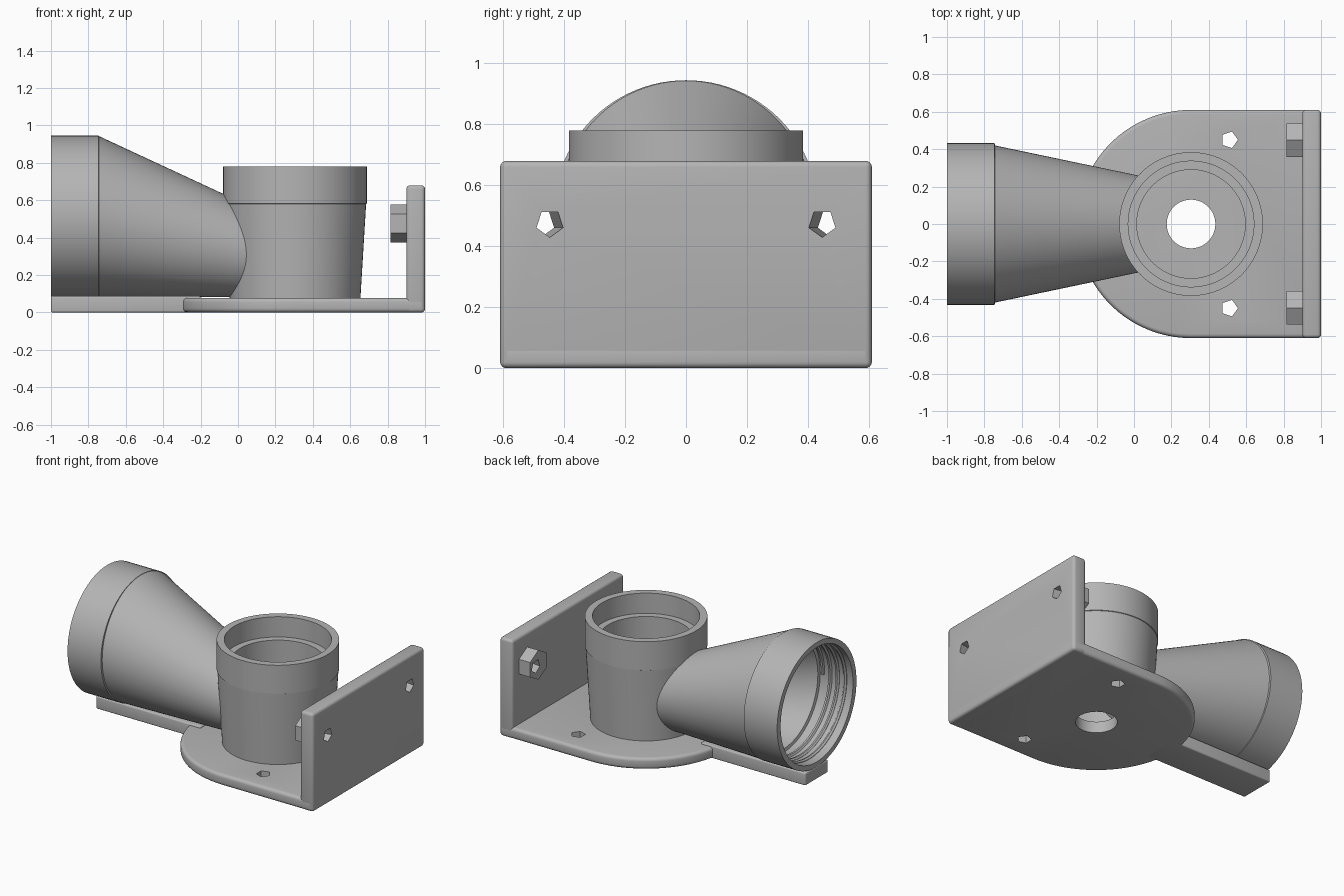
import bpy, bmesh
from math import cos, sin, pi, radians
from mathutils import Vector

cube = bpy.data.objects.get("Cube")
if cube:
    bpy.data.objects.remove(cube, do_unlink=True)

grey = bpy.data.materials.new("plain_grey")
grey.use_nodes = True
GREY = (0.46, 0.46, 0.46, 1)
grey.diffuse_color = GREY
grey.node_tree.nodes["Principled BSDF"].inputs["Base Color"].default_value = GREY

SIDES = 96
CX = 0.305          # axis of the upright socket
PIPE_Z = 0.515      # axis of the side pipe


def ring_x(x, y, z, ry, rz, n=SIDES, turn=0):
    """Ellipse facing along x."""
    a = [turn + 2 * pi * i / n for i in range(n)]
    return [Vector((x, y + ry * cos(t), z + rz * sin(t))) for t in a]


def ring_z(z, x, y, r, n=SIDES, turn=0):
    """Circle facing along z."""
    a = [turn + 2 * pi * i / n for i in range(n)]
    return [Vector((x + r * cos(t), y + r * sin(t), z)) for t in a]


def loft(name, rings):
    """Closed solid through a list of equal-sized rings."""
    bm = bmesh.new()
    loops = [[bm.verts.new(p) for p in ring] for ring in rings]
    n = len(loops[0])
    for a, b in zip(loops, loops[1:]):
        for i in range(n):
            j = (i + 1) % n
            bm.faces.new((a[i], a[j], b[j], b[i]))
    bm.faces.new(loops[0])
    bm.faces.new(loops[-1])
    bmesh.ops.recalc_face_normals(bm, faces=bm.faces)
    mesh = bpy.data.meshes.new(name)
    bm.to_mesh(mesh)
    bm.free()
    mesh.materials.append(grey)
    obj = bpy.data.objects.new(name, mesh)
    bpy.context.collection.objects.link(obj)
    return obj


def box(name, x0, x1, half_y, z0, z1):
    def ring(z):
        return [Vector((x0, -half_y, z)), Vector((x1, -half_y, z)),
                Vector((x1, half_y, z)), Vector((x0, half_y, z))]
    return loft(name, [ring(z0), ring(z1)])


def activate(obj):
    bpy.ops.object.select_all(action="DESELECT")
    obj.select_set(True)
    bpy.context.view_layer.objects.active = obj


def round_edges(obj, width):
    activate(obj)
    mod = obj.modifiers.new("round", "BEVEL")
    mod.width, mod.segments, mod.limit_method = width, 4, "ANGLE"
    bpy.ops.object.modifier_apply(modifier=mod.name)


def combine(obj, other, operation):
    """Apply a boolean and discard the other solid."""
    activate(obj)
    mod = obj.modifiers.new("bool", "BOOLEAN")
    mod.operation, mod.solver, mod.object = operation, "EXACT", other
    bpy.ops.object.modifier_apply(modifier=mod.name)
    bpy.data.objects.remove(other, do_unlink=True)


def smooth(obj):
    activate(obj)
    bpy.ops.object.shade_smooth_by_angle(angle=radians(30))


# Base plate: half round at one end, square at the wall
def plate_ring(z):
    arc = [pi / 2 + pi * i / 64 for i in range(65)]
    pts = [Vector((CX + 0.61 * cos(t), 0.61 * sin(t), z)) for t in arc]
    return pts + [Vector((1, -0.61, z)), Vector((1, 0.61, z))]


base = loft("base_plate", [plate_ring(0), plate_ring(0.078)])
round_edges(base, 0.022)
combine(base, loft("cut", [ring_z(z, CX, 0, 0.13) for z in (-0.1, 0.2)]), "DIFFERENCE")
for side in (-1, 1):
    hole = loft("cut", [ring_z(z, 0.51, side * 0.45, 0.046, 5) for z in (-0.1, 0.2)])
    combine(base, hole, "DIFFERENCE")
smooth(base)

# Tongue that carries the side pipe
tongue = box("pipe_support", -1, -0.2, 0.125, 0, 0.088)
round_edges(tongue, 0.01)
smooth(tongue)


# Mounting wall with hexagonal bosses and slanted five-sided holes
def screw_hole(side):
    return loft("cut", [ring_x(x, side * (0.447 + 0.16 * (1 - x)), 0.475,
                               0.046, 0.046, 5, -pi / 2) for x in (1.05, 0.75)])


wall = box("mounting_wall", 0.9, 1, 0.61, 0, 0.68)
round_edges(wall, 0.02)
for side, word in ((-1, "right"), (1, "left")):
    combine(wall, screw_hole(side), "DIFFERENCE")
    boss = loft(word + "_hex_boss", [ring_x(x, side * 0.448, 0.475, 0.104, 0.102, 6, pi / 2)
                                     for x in (0.815, 0.91)])
    combine(boss, screw_hole(side), "DIFFERENCE")
smooth(wall)

# Upright socket merged with the slanted pipe
body = loft("socket_and_pipe", [ring_z(z, CX, 0, r) for z, r in
                                ((0.05, 0.348), (0.58, 0.38), (0.582, 0.384), (0.78, 0.384))])
pipe = loft("pipe", [ring_x(-1, 0, PIPE_Z, 0.433, 0.43),
                     ring_x(-0.745, 0, PIPE_Z, 0.433, 0.43),
                     ring_x(-0.744, 0, PIPE_Z, 0.42, 0.428),
                     ring_x(CX, 0, 0.268, 0.20, 0.188)])
combine(body, pipe, "UNION")

# Hollow out the socket and the pipe
bore = loft("cut", [ring_z(z, CX, 0, r) for z, r in
                    ((-0.1, 0.29), (0.64, 0.29), (0.6401, 0.336), (0.9, 0.336))])
combine(body, bore, "DIFFERENCE")
bore = loft("cut", [ring_x(-1.1, 0, PIPE_Z, 0.395, 0.395),
                    ring_x(-0.75, 0, PIPE_Z, 0.395, 0.395),
                    ring_x(-0.745, 0, PIPE_Z, 0.375, 0.375),
                    ring_x(CX, 0, 0.268, 0.155, 0.145)])
combine(body, bore, "DIFFERENCE")
smooth(body)

# Screw thread inside the pipe mouth
curve = bpy.data.curves.new("pipe_thread", "CURVE")
curve.dimensions = "3D"
curve.bevel_depth, curve.bevel_resolution = 0.014, 1
curve.use_fill_caps = True
turns, steps = 3.5, 224
spline = curve.splines.new("POLY")
spline.points.add(steps)
for i, point in enumerate(spline.points):
    t = 2 * pi * turns * i / steps
    point.co = (-0.97 + 0.2 * i / steps, 0.396 * cos(t), PIPE_Z + 0.396 * sin(t), 1)
curve.materials.append(grey)
thread = bpy.data.objects.new("pipe_thread", curve)
bpy.context.collection.objects.link(thread)
activate(thread)
bpy.ops.object.convert(target="MESH")
smooth(bpy.context.view_layer.objects.active)
